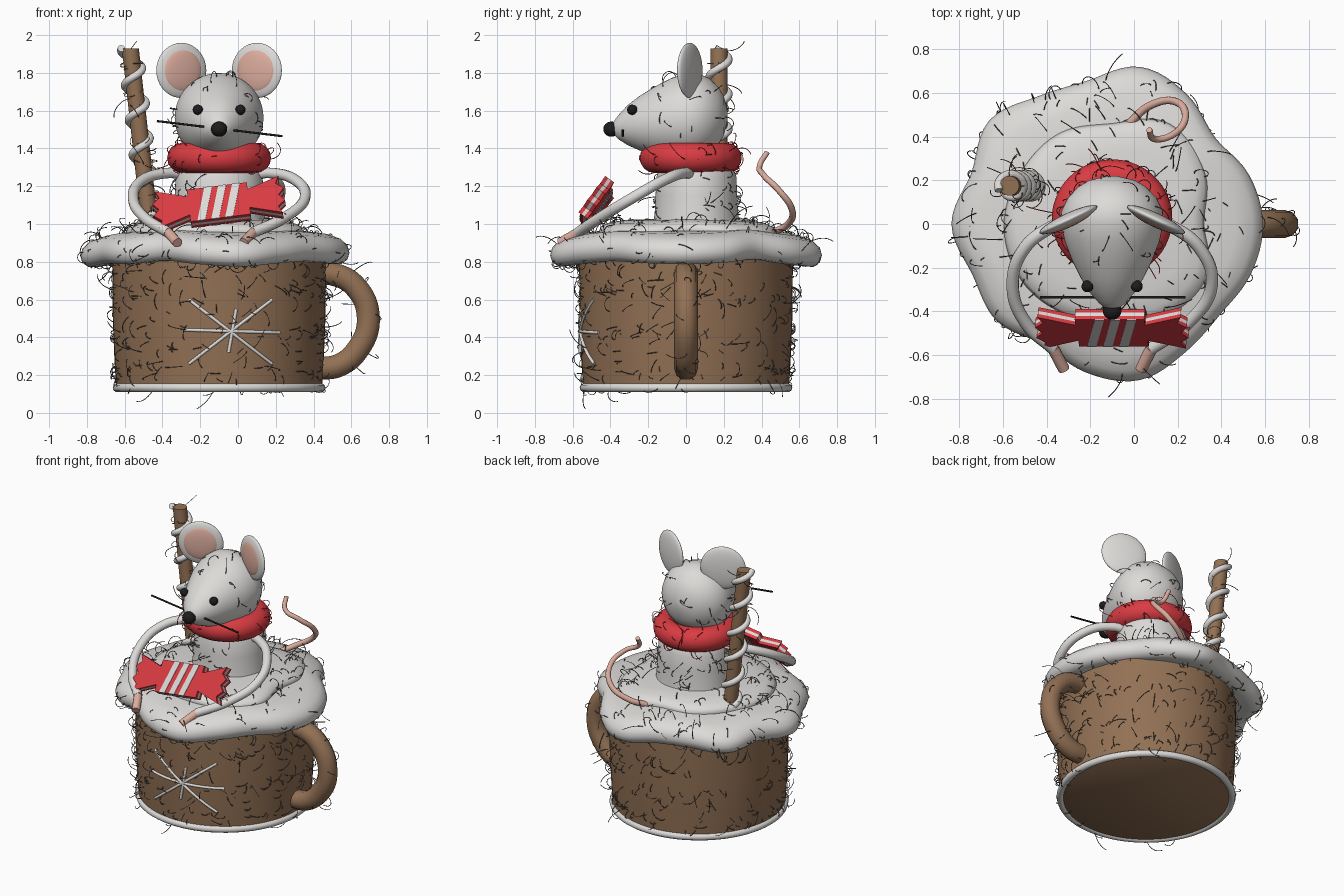
import bpy, bmesh, math, random
from mathutils import Vector, Matrix

random.seed(7)
cube = bpy.data.objects.get("Cube")
if cube:
    bpy.data.objects.remove(cube)


def material(name, rgb):
    m = bpy.data.materials.new(name)
    m.use_nodes = True
    m.diffuse_color = (*rgb, 1)
    m.node_tree.nodes["Principled BSDF"].inputs["Base Color"].default_value = (*rgb, 1)
    return m


BROWN = material("cocoa brown", (0.29, 0.165, 0.09))
WHITE = material("soft white", (0.72, 0.71, 0.69))
RED = material("candy red", (0.7, 0.045, 0.055))
PINK = material("skin pink", (0.72, 0.42, 0.34))
BLACK = material("black", (0.012, 0.012, 0.012))
FUZZ = material("grey fuzz", (0.15, 0.14, 0.13))
CX = -0.1  # axis shared by the mug and the mouse


def finish(name, bm, mat, angle=40):
    bmesh.ops.recalc_face_normals(bm, faces=bm.faces)
    me = bpy.data.meshes.new(name)
    bm.to_mesh(me)
    bm.free()
    me.materials.append(mat)
    me.polygons.foreach_set("use_smooth", [True] * len(me.polygons))
    me.set_sharp_from_angle(angle=math.radians(angle))
    ob = bpy.data.objects.new(name, me)
    bpy.context.collection.objects.link(ob)
    return ob


def loft(name, rings, mat, angle=40):
    """Skin a stack of closed rings and cap both ends."""
    bm = bmesh.new()
    rows = [[bm.verts.new(p) for p in ring] for ring in rings]
    for a, b in zip(rows, rows[1:]):
        for i in range(len(a)):
            j = (i + 1) % len(a)
            bm.faces.new((a[i], a[j], b[j], b[i]))
    bm.faces.new(rows[0])
    bm.faces.new(rows[-1])
    return finish(name, bm, mat, angle)


def turn(n=64):
    return [2 * math.pi * i / n for i in range(n)]


def lathe(name, center, profile, mat, squash=1, angle=40):
    x, y = center
    return loft(name, [[(x + r * math.cos(a), y + r * squash * math.sin(a), z) for a in turn()]
                       for r, z in profile], mat, angle)


def ball(name, loc, scale, mat, rot=0):
    bm = bmesh.new()
    m = Matrix.Translation(loc) @ Matrix.Rotation(rot, 4, 'Z') @ Matrix.Diagonal((*scale, 1))
    bmesh.ops.create_uvsphere(bm, u_segments=32, v_segments=18, radius=1, matrix=m)
    return finish(name, bm, mat, 80)


def curves(name, paths, radius, mat, smooth=True, closed=False, tip=1, sides=3):
    """Round tubes along one or more paths, turned into a mesh."""
    cu = bpy.data.curves.new(name, 'CURVE')
    cu.dimensions = '3D'
    cu.bevel_depth, cu.bevel_resolution, cu.use_fill_caps = radius, sides, True
    cu.resolution_u = 8
    for path in paths:
        sp = cu.splines.new('BEZIER' if smooth else 'POLY')
        pts = sp.bezier_points if smooth else sp.points
        pts.add(len(path) - 1)
        sp.use_cyclic_u = closed
        for i, (pt, co) in enumerate(zip(pts, path)):
            pt.co = co if smooth else (*co, 1)
            pt.radius = 1 + (tip - 1) * i / (len(path) - 1)
            if smooth:
                pt.handle_left_type = pt.handle_right_type = 'AUTO'
    tmp = bpy.data.objects.new(name + "_path", cu)
    bpy.context.collection.objects.link(tmp)
    me = bpy.data.meshes.new_from_object(tmp.evaluated_get(bpy.context.evaluated_depsgraph_get()))
    bpy.data.objects.remove(tmp)
    bm = bmesh.new()
    bm.from_mesh(me)
    bpy.data.meshes.remove(me)
    for f in bm.faces:
        f.material_index = 0
    return finish(name, bm, mat, 60)


# Mug with a pale foot ring and a handle
cup = lathe("mug", (CX, 0), [(0.53, 0.12), (0.545, 0.13), (0.555, 0.3), (0.563, 0.5),
                             (0.566, 0.82)], BROWN)
curves("foot_ring", [[(CX + 0.54 * math.cos(a), 0.54 * math.sin(a), 0.133) for a in turn(24)]],
       0.023, WHITE, closed=True)
handle = curves("mug_handle", [[(0.4, 0, 0.735), (0.5, 0, 0.735), (0.62, 0, 0.67), (0.69, 0, 0.5),
                                (0.63, 0, 0.33), (0.53, 0, 0.25), (0.42, 0, 0.235)]], 0.064, BROWN)

# Snowflake strokes laid on the mug wall
strokes = []
for x0, z0, x1, z1 in [(-0.26, 0.6, 0.18, 0.26), (0.18, 0.6, -0.26, 0.26),
                       (-0.29, 0.44, 0.22, 0.425), (-0.01, 0.55, -0.05, 0.32)]:
    pts = [(x0 + (x1 - x0) * t / 8, z0 + (z1 - z0) * t / 8) for t in range(9)]
    strokes.append([(x, -math.sqrt(0.562 ** 2 - (x - CX) ** 2), z) for x, z in pts])
curves("snowflake", strokes, 0.009, WHITE)


def wavy(radii, a):
    """Smooth closed radius curve through evenly spaced values."""
    n = len(radii)
    f = a / (2 * math.pi) * n
    i, t = int(f), f - int(f)
    p = [radii[(i + k) % n] for k in (-1, 0, 1, 2)]
    return p[1] + 0.5 * t * (p[2] - p[0] + t * (2 * p[0] - 5 * p[1] + 4 * p[2] - p[3]
                                                + t * (3 * (p[1] - p[2]) + p[3] - p[0])))


def cream(name, radii, profile, droop):
    mean = sum(radii) / len(radii)
    rings = []
    for s, z in profile:
        ring = []
        for a in turn(108):
            r = wavy(radii, a)
            ring.append((CX + s * r * math.cos(a), s * r * math.sin(a), z - droop * s * s * (r - mean)))
        rings.append(ring)
    return loft(name, rings, WHITE, 80)


# Two layers of whipped cream
lower = cream("lower_cream",
              [0.69, 0.665, 0.615, 0.685, 0.73, 0.665, 0.675, 0.735, 0.685, 0.735, 0.68, 0.69,
               0.635, 0.69, 0.725, 0.675, 0.645, 0.675],
              [(0.3, 0.81), (0.75, 0.81), (0.87, 0.79), (0.94, 0.79), (0.985, 0.815), (1, 0.85),
               (0.985, 0.89), (0.93, 0.925), (0.82, 0.95), (0.6, 0.965), (0.1, 0.97)], 0.4)
upper = cream("upper_cream",
              [0.42, 0.49, 0.53, 0.46, 0.48, 0.48, 0.495, 0.49, 0.47, 0.46, 0.49, 0.5],
              [(0.9, 0.92), (0.98, 0.94), (1, 0.96), (0.97, 0.985), (0.88, 1.005), (0.7, 1.02),
               (0.1, 1.03)], 0.2)

# Mouse body, scarf and head
body = lathe("mouse_body", (CX, 0.055), [(0.25, 0.98), (0.24, 1.06), (0.235, 1.15), (0.23, 1.25),
                                         (0.18, 1.38)], WHITE, 0.92, 80)
scarf = curves("scarf", [[(CX + 0.195 * math.cos(a), 0.025 + 0.19 * math.sin(a), 1.35)
                          for a in turn(16)]], 0.08, RED, closed=True, sides=6)
HEAD = [(-0.395, 0.02, 1.505), (-0.36, 0.062, 1.512), (-0.31, 0.105, 1.523), (-0.25, 0.142, 1.533),
        (-0.17, 0.182, 1.543), (-0.08, 0.217, 1.555), (0, 0.235, 1.563), (0.06, 0.232, 1.567),
        (0.12, 0.203, 1.57), (0.17, 0.155, 1.572), (0.2, 0.105, 1.573), (0.22, 0.02, 1.573)]
head = loft("mouse_head", [[(CX + r * math.cos(a), y, z + r * math.sin(a)) for a in turn(48)]
                           for y, r, z in HEAD], WHITE, 90)
ball("nose", (CX, -0.395, 1.502), (0.043, 0.043, 0.04), BLACK)
for side, label in ((-1, "right"), (1, "left")):
    ball(label + "_eye", (CX + side * 0.113, -0.285, 1.605), (0.027, 0.027, 0.027), BLACK)
    rot = -side * math.radians(25)
    center = Vector((CX + side * 0.2, 0.02, 1.813))
    ball(label + "_ear", center, (0.146, 0.03, 0.146), WHITE, rot)
    facing = Matrix.Rotation(rot, 3, 'Z') @ Vector((0, -1, 0))
    ball(label + "_inner_ear", center + facing * 0.014, (0.112, 0.021, 0.112), PINK, rot)
curves("whiskers", [[(-0.43, -0.335, 1.545), (0.235, -0.335, 1.465)]], 0.006, BLACK, smooth=False)

# Arms, paws and tail
ARM = [(-0.17, 0.03, 1.26), (-0.27, -0.01, 1.27), (-0.4, -0.11, 1.235), (-0.455, -0.28, 1.14),
       (-0.39, -0.46, 1.03), (-0.27, -0.57, 0.955)]
for side, label in ((1, "right"), (-1, "left")):
    path = [(CX + side * x, y, z) for x, y, z in ARM]
    if side < 0:
        path[-2], path[-1] = (0.24, -0.46, 1.03), (0.08, -0.57, 0.955)
    curves(label + "_arm", [path], 0.029, WHITE)
    end = Vector(path[-1])
    curves(label + "_paw", [[end, end + Vector((side * 0.05, -0.095, -0.055))]], 0.027, PINK, smooth=False)
curves("tail", [[(-0.03, 0.45, 0.95), (0.07, 0.54, 1.0), (0.19, 0.56, 1.08), (0.235, 0.49, 1.18),
                 (0.18, 0.41, 1.26), (0.09, 0.39, 1.31), (0.07, 0.43, 1.38)]], 0.019, PINK, tip=0.75)

# Wrapped candy: red outer layers, white core, slanted white stripes
U = Vector((0.992, 0, 0.125))
V = Vector((0, 0.59, 0.81))
V = (V - U * V.dot(U)).normalized()
N = U.cross(V)
ORIGIN = Vector((CX, -0.475, 1.1))


def plate(name, outline, n0, n1, mat):
    return loft(name, [[ORIGIN + U * u + V * v + N * n for u, v in outline] for n in (n0, n1)], mat, 20)


half = [(0.16, 0.105), (0.16, 0.06), (0.33, 0.12), (0.31, 0.075), (0.35, 0.04), (0.32, 0),
        (0.35, -0.04), (0.31, -0.075), (0.33, -0.12), (0.16, -0.06), (0.16, -0.105)]
wrapper = half + [(-u, -v) for u, v in half]
plate("candy_front", wrapper, 0.009, 0.029, RED)
plate("candy_core", wrapper, -0.009, 0.009, WHITE)
plate("candy_back", wrapper, -0.029, -0.009, RED)
for k in (-1, 0, 1):
    c = 0.074 * k
    stripe = [(c - 0.05, -0.106), (c - 0.008, -0.106), (c + 0.05, 0.106), (c + 0.008, 0.106)]
    plate("candy_stripe_front", stripe, 0.028, 0.032, WHITE)
    plate("candy_stripe_back", stripe, -0.032, -0.028, WHITE)

# Wafer stick with a spiral of icing
foot, top = Vector((-0.463, 0.175, 0.96)), Vector((-0.57, 0.175, 1.93))
stick = loft("wafer_stick", [[foot.lerp(top, t) + Vector((0.045 * math.cos(a), 0.045 * math.sin(a), 0))
                              for a in turn(24)] for t in [k / 6 for k in range(7)]], BROWN)
spiral = []
for k in range(64):
    a = k * math.pi / 6 + 2
    spiral.append(foot.lerp(top, k / 63) + Vector((0.052 * math.cos(a), 0.052 * math.sin(a), 0)))
curves("icing_spiral", [spiral], 0.02, WHITE)


# Loose curly fibres growing from the surfaces
def fibres(ob, count, keep=lambda c: True):
    me = ob.data
    faces = [f for f in me.polygons if len(f.vertices) == 4 and keep(f.center)]
    strands = []
    for f in random.choices(faces, [f.area for f in faces], k=count):
        w = [random.expovariate(1) for _ in f.vertices]
        p = sum((me.vertices[i].co * k for i, k in zip(f.vertices, w)), Vector()) / sum(w)
        wild = Vector([random.gauss(0, 1) for _ in range(3)])
        d = (f.normal + wild * 0.5).normalized()
        bend = Matrix.Rotation(random.uniform(0.1, 0.75), 3, d.cross(wild))
        step = random.uniform(0.008, 0.017)
        strand = [p]
        for _ in range(9):
            p = p + d * step
            strand.append(p)
            d = bend @ d
        strands.append(strand)
    return strands


def away(c):
    return math.hypot(c.x - CX, c.y)


grey = fibres(cup, 380, lambda c: c.z < 0.78) + fibres(handle, 15, lambda c: c.x > 0.5)
grey += fibres(lower, 190, lambda c: away(c) > 0.42) + fibres(upper, 90, lambda c: away(c) > 0.25)
grey += fibres(body, 60, lambda c: c.z < 1.28) + fibres(head, 50, lambda c: c.y > -0.2)
curves("fuzz", grey, 0.0022, FUZZ, smooth=False, sides=0)
curves("scarf_fuzz", fibres(scarf, 55, lambda c: away(c) > 0.18), 0.0022, RED, smooth=False, sides=0)
curves("stick_fuzz", fibres(stick, 45), 0.0022, BROWN, smooth=False, sides=0)
